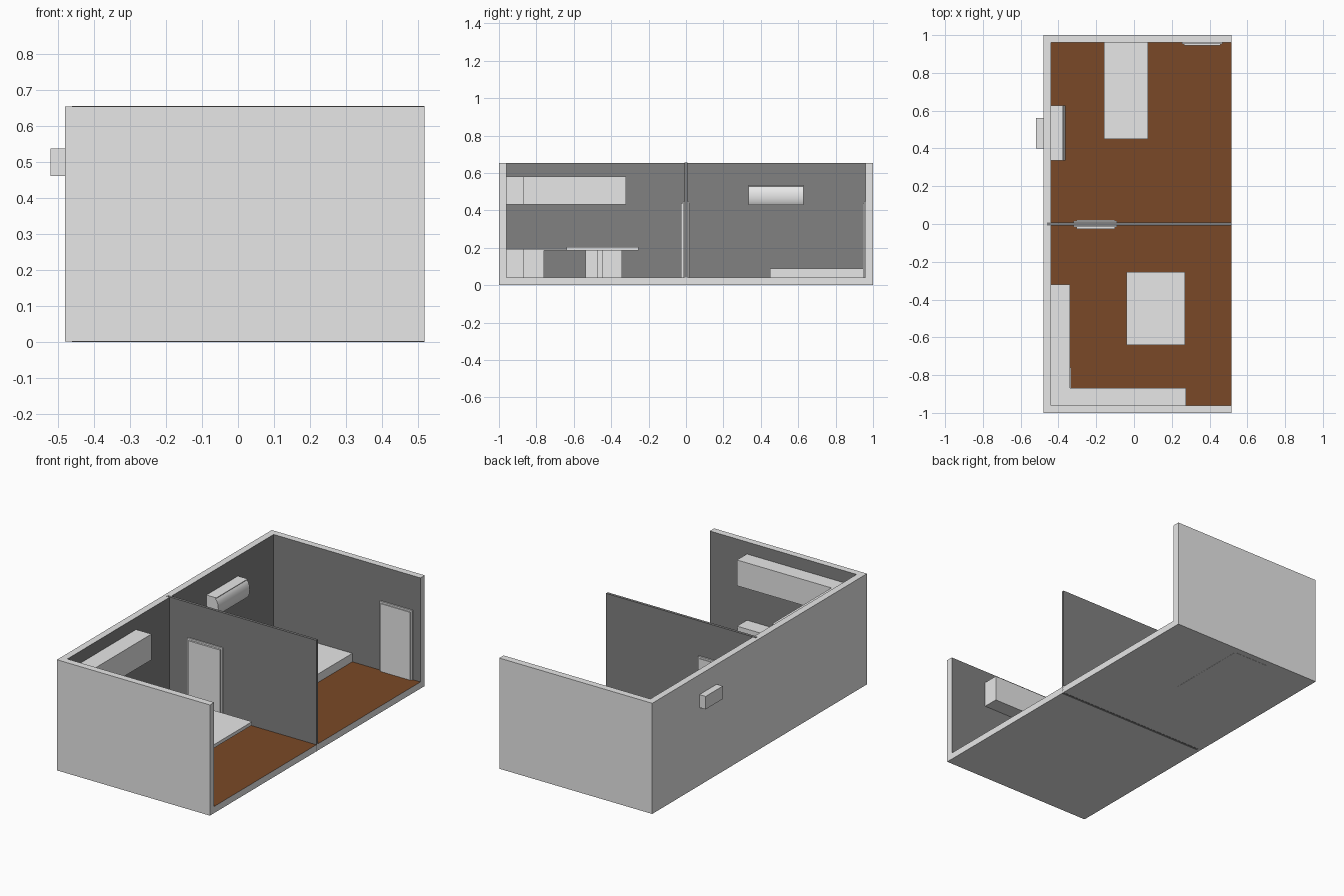
import bpy, bmesh, math
from mathutils import Vector

if "Cube" in bpy.data.objects:
    bpy.data.objects.remove(bpy.data.objects["Cube"])


def material(name, rgb):
    m = bpy.data.materials.new(name)
    m.diffuse_color = (*rgb, 1)
    m.use_nodes = True
    m.node_tree.nodes["Principled BSDF"].inputs["Base Color"].default_value = m.diffuse_color
    return m


LIGHT = material("light_grey", (0.8, 0.8, 0.8))
DARK = material("dark_wall_grey", (0.22, 0.22, 0.22))
BROWN = material("brown_floor", (0.195, 0.066, 0.02))


def prism(name, pts, offset, mats, rule=None):
    """Extrude a flat outline along offset; rule(face) gives the material slot."""
    bm = bmesh.new()
    face = bm.faces.new([bm.verts.new(p) for p in pts])
    ext = bmesh.ops.extrude_face_region(bm, geom=[face])
    moved = [v for v in ext["geom"] if isinstance(v, bmesh.types.BMVert)]
    bmesh.ops.translate(bm, verts=moved, vec=Vector(offset))
    bmesh.ops.recalc_face_normals(bm, faces=bm.faces)
    if rule:
        for f in bm.faces:
            f.material_index = rule(f)
    mesh = bpy.data.meshes.new(name)
    bm.to_mesh(mesh)
    bm.free()
    for m in mats:
        mesh.materials.append(m)
    ob = bpy.data.objects.new(name, mesh)
    bpy.context.collection.objects.link(ob)
    return ob


def box(name, x, y, z, mats=(LIGHT,), rule=None):
    pts = [(x[0], y[0], z[0]), (x[1], y[0], z[0]), (x[1], y[1], z[0]), (x[0], y[1], z[0])]
    return prism(name, pts, (0, 0, z[1] - z[0]), mats, rule)


L, R, IN = -0.48, 0.517, -0.44     # shell left, right, inner left wall
FLOOR, TOP = 0.04, 0.653

# floor slab with brown top
box("floor", (L, R), (-1, 1), (0.001, FLOOR), (LIGHT, BROWN),
    lambda f: int(f.normal.z > 0.5))


# C-shaped outer walls, dark on the inward sides
def inside(f):
    c, n = f.calc_center_median(), f.normal
    return int((n.x > 0.5 and c.x < 0) or (abs(n.y) > 0.5 and n.y * c.y < 0))


outline = [(L, -1), (R, -1), (R, -0.96), (IN, -0.96),
           (IN, 0.96), (R, 0.96), (R, 1), (L, 1)]
prism("outer_walls", [(x, y, FLOOR) for x, y in outline], (0, 0, TOP - FLOOR),
      (LIGHT, DARK), inside)

# partition between the rooms
box("partition", (-0.46, R), (-0.009, 0.007), (0, 0.655), (DARK,))

# doors: frame and slightly prouder leaf
box("inner_door_frame", (-0.32, -0.09), (-0.016, 0.016), (FLOOR, 0.45))
box("inner_door_leaf", (-0.305, -0.10), (-0.027, 0.02), (FLOOR, 0.44))
box("back_door_frame", (0.255, 0.468), (0.952, 0.965), (FLOOR, 0.45))
box("back_door_leaf", (0.265, 0.458), (0.946, 0.965), (FLOOR, 0.44))

# bed
box("bed", (-0.16, 0.073), (0.45, 0.962), (0, 0.09))

# wall air conditioner with bowed front, and its outdoor unit
arc = [(-0.399 + 0.012 * math.cos(a) * 3, 0.475 + 0.058 * math.sin(a) * 1.05)
       for a in [math.radians(-48 + i * 12) for i in range(10)]]
prof = [(IN - 0.01, 0.535), (IN - 0.01, 0.431)] + arc + [(-0.376, 0.535)]
ac = prism("air_conditioner", [(x, 0.335, z) for x, z in prof], (0, 0.293, 0), (LIGHT,))
bpy.context.view_layer.objects.active = ac
ac.select_set(True)
bpy.ops.object.shade_smooth_by_angle(angle=math.radians(30))
box("outdoor_unit", (-0.52, L + 0.005), (0.40, 0.56), (0.46, 0.536))

# kitchen: L-shaped upper cupboards
ell = [(IN, -0.96), (0.275, -0.96), (0.275, -0.868), (-0.34, -0.868), (-0.34, -0.32), (IN, -0.32)]
prism("upper_cupboards", [(x, y, 0.43) for x, y in ell], (0, 0, 0.152), (LIGHT,))

# kitchen: lower cabinets and worktop
box("lower_front_cabinet", (IN, 0.275), (-0.96, -0.87), (FLOOR, 0.186))
box("lower_corner_cabinet", (IN, -0.333), (-0.96, -0.76), (FLOOR, 0.186))
box("lower_side_cabinet", (IN, -0.34), (-0.537, -0.342), (FLOOR, 0.186))
prism("worktop", [(x, y, 0.184) for x, y in ell], (0, 0, 0.008), (LIGHT,))

# table
box("table_top", (-0.04, 0.27), (-0.64, -0.255), (0.184, 0.204))
box("table_pedestal", (0.10, 0.13), (-0.476, -0.443), (FLOOR, 0.186))
